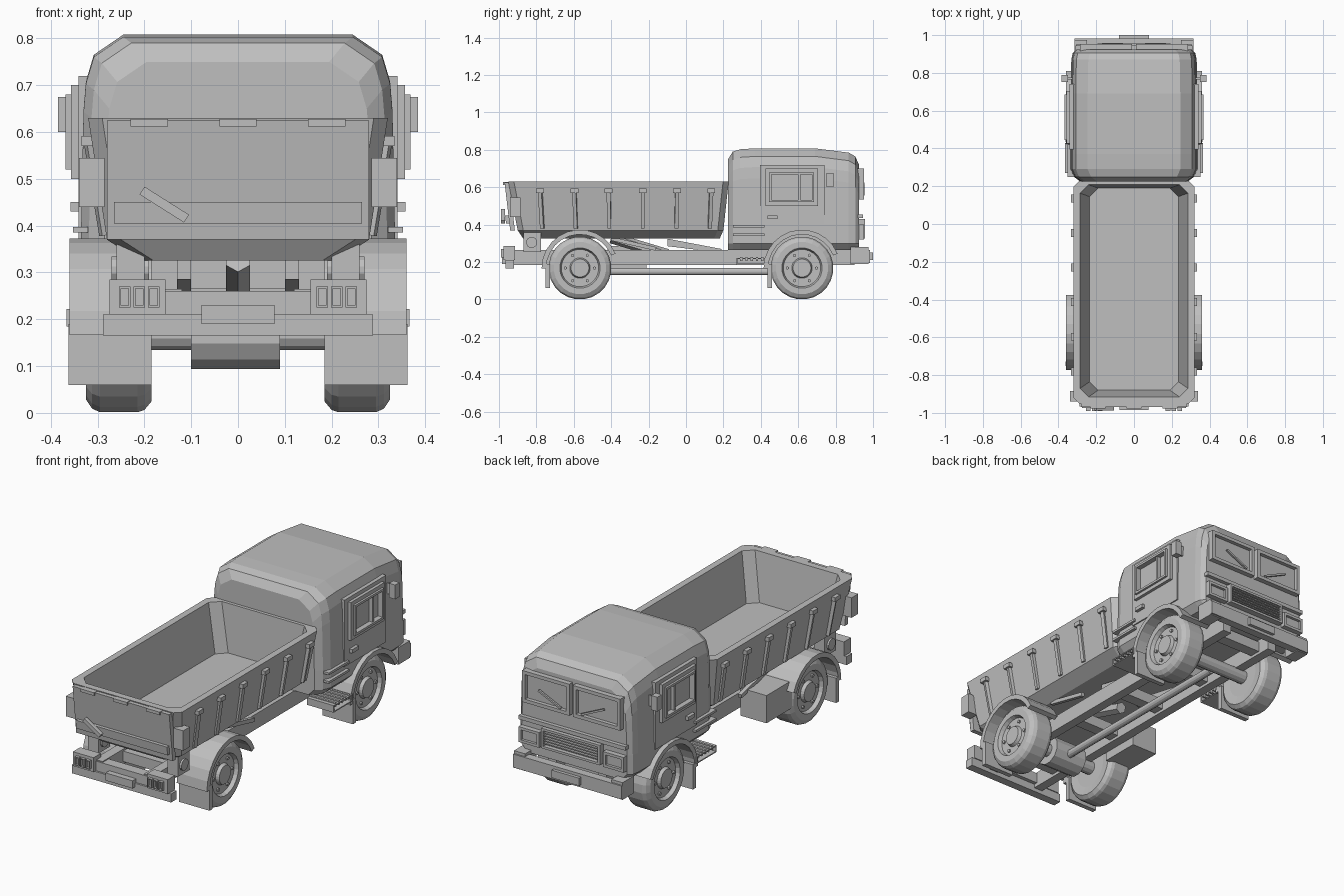
import bpy, bmesh, math
from mathutils import Vector

cube = bpy.data.objects.get("Cube")
if cube:
    bpy.data.objects.remove(cube, do_unlink=True)

grey = bpy.data.materials.new("plain grey")
grey.use_nodes = True
colour = (0.52, 0.52, 0.52, 1)
grey.diffuse_color = colour
grey.node_tree.nodes["Principled BSDF"].inputs["Base Color"].default_value = colour


def finish(name, bm):
    bmesh.ops.recalc_face_normals(bm, faces=bm.faces)
    mesh = bpy.data.meshes.new(name)
    bm.to_mesh(mesh)
    bm.free()
    mesh.materials.append(grey)
    obj = bpy.data.objects.new(name, mesh)
    bpy.context.scene.collection.objects.link(obj)
    return obj


def loft(name, rings, closed=False):
    """Skin a list of equal point rings, capping the ends unless closed."""
    bm = bmesh.new()
    rows = [[bm.verts.new(p) for p in ring] for ring in rings]
    n = len(rows[0])
    pairs = list(zip(rows, rows[1:])) + ([(rows[-1], rows[0])] if closed else [])
    for a, b in pairs:
        for i in range(n):
            j = (i + 1) % n
            bm.faces.new((a[i], a[j], b[j], b[i]))
    if not closed:
        bm.faces.new(rows[0])
        bm.faces.new(rows[-1])
    return finish(name, bm)


def prism(name, points, x0, x1):
    """Extrude a side outline of (y, z) points across x."""
    return loft(name, [[(x, y, z) for y, z in points] for x in (x0, x1)])


def box(name, x, y, z):
    return prism(name, [(y[0], z[0]), (y[1], z[0]), (y[1], z[1]), (y[0], z[1])], *x)


def bar(name, a, b, r, sides=12):
    """Straight round or square bar between two points."""
    a, b = Vector(a), Vector(b)
    turn = (b - a).to_track_quat('Z', 'Y')
    ring = [turn @ Vector((r * math.cos(t), r * math.sin(t), 0))
            for t in ((i + 0.5) * math.tau / sides for i in range(sides))]
    return loft(name, [[p + end for p in ring] for end in (a, b)])


def lathe(name, profile, y, z, side, sides=24):
    """Spin (x, radius) points about an axle."""
    angles = [(i + 0.5) * math.tau / sides for i in range(sides)]
    return loft(name, [[(side * x, y + r * math.cos(t), z + r * math.sin(t)) for t in angles]
                       for x, r in profile])


def frame(name, u, v, w, depth, facing):
    """Rectangular border lying on a cab face; facing is 'x' or 'y'."""
    def rect(d, k):
        pts = [(u[0] + k, v[0] + k), (u[1] - k, v[0] + k), (u[1] - k, v[1] - k), (u[0] + k, v[1] - k)]
        return [(d, a, b) if facing == 'x' else (a, d, b) for a, b in pts]
    lo, hi = depth
    return loft(name, [rect(lo, 0), rect(hi, 0), rect(hi, w), rect(lo, w)], closed=True)


def span(side, a, b):
    return tuple(sorted((side * a, side * b)))


# Cab shell: rounded cross-sections along its length
def cab_section(y, inset, top):
    half = [(.30, .265), (.335, .30), (.335, .40), (.33, top - .16), (.325, top - .1), (.308, top - .043), (.245, top)]
    half = [(x - inset, z) for x, z in half]
    return [(x, y, z) for x, z in half] + [(-x, y, z) for x, z in reversed(half)]


cab = loft("cab", [cab_section(*s) for s in (
    (.225, .05, .75), (.25, .017, .79), (.29, 0, .803), (.37, 0, .808), (.69, 0, .808),
    (.87, .003, .785), (.905, .01, .765), (.925, .03, .72))])

# Wheel arch openings
WHEEL_Z = .168
for side in (-1, 1):
    cutter = bar("arch_cutter", (side * .17, .62, WHEEL_Z), (side * .5, .62, WHEEL_Z), .185, 24)
    cutter.hide_render = True
    cutter.hide_viewport = True
    cutter.display_type = 'WIRE'
    cut = cab.modifiers.new("arch", 'BOOLEAN')
    cut.operation = 'DIFFERENCE'
    cut.solver = 'EXACT'
    cut.object = cutter

# Cab front: windscreens, wipers, grille, lamps and bumper
for side, label in ((1, "left"), (-1, "right")):
    frame(label + "_windscreen_frame", span(side, .01, .285), (.535, .70), .018, (.915, .952), 'y')
    box(label + "_windscreen", span(side, .02, .27), (.91, .932), (.55, .69))
    bar(label + "_wiper", (side * .06, .95, .56), (side * .19, .95, .62), .007, 4)
    frame(label + "_headlamp_frame", span(side, .185, .305), (.32, .40), .014, (.90, .952), 'y')
    box(label + "_headlamp", span(side, .195, .295), (.90, .938), (.33, .39))
    box(label + "_bumper_end", span(side, .25, .315), (.88, .975), (.19, .28))
box("front_ledge", (-.31, .31), (.90, .945), (.435, .455))
frame("grille_frame", (-.17, .17), (.325, .43), .012, (.90, .957), 'y')
box("grille_back", (-.16, .16), (.90, .935), (.33, .42))
for i in range(6):
    z = .347 + i * .0135
    box("grille_slat", (-.16, .16), (.93, .95), (z, z + .006))
box("front_bumper", (-.315, .315), (.94, .983), (.195, .265))
box("front_plate", (-.08, .08), (.98, 1.0), (.21, .25))

# Cab sides: doors, windows, handles, mirrors, steps
for side, label in ((1, "left"), (-1, "right")):
    box(label + "_door", span(side, .30, .341), (.395, .74), (.37, .72))
    frame(label + "_window_frame", (.425, .705), (.50, .70), .022, span(side, .32, .357), 'x')
    frame(label + "_window_seal", (.445, .685), (.52, .68), .012, span(side, .32, .368), 'x')
    box(label + "_window_post", span(side, .33, .36), (.60, .612), (.53, .67))
    box(label + "_door_handle", span(side, .335, .358), (.435, .49), (.43, .45))
    box(label + "_mirror", span(side, .35, .385), (.752, .788), (.60, .675))
    box(label + "_mirror_arm", span(side, .32, .36), (.765, .775), (.61, .665))
    for z in (.34, .385):
        box(label + "_side_trim", span(side, .32, .352), (.25, .42), (z, z + .012))
    frame(label + "_step_frame", (.27, .43), (.185, .222), .006, span(side, .21, .366), 'x')
    for i in range(5):
        y = .29 + i * .028
        box(label + "_step_tread", span(side, .21, .36), (y, y + .012), (.205, .226))

# Dump bed: open tub with chamfered corners
def bed_ring(x, y0, y1, z, c):
    return [(x, y0 + c, z), (x, y1 - c, z), (x - c, y1, z), (c - x, y1, z),
            (-x, y1 - c, z), (-x, y0 + c, z), (c - x, y0, z), (x - c, y0, z)]


loft("dump_bed", [bed_ring(*r) for r in (
    (.21, -.87, .18, .325, .03), (.28, -.90, .20, .37, .03), (.32, -.95, .228, .63, .03),
    (.285, -.915, .208, .63, .045), (.235, -.88, .19, .38, .045))])
prism("tailgate", [(-.915, .37), (-.94, .37), (-.97, .625), (-.945, .625)], -.28, .28)
prism("tailgate_rail", [(-.93, .405), (-.962, .405), (-.967, .45), (-.93, .45)], -.265, .265)
for x in (-.19, 0, .19):
    box("tailgate_hinge", (x - .04, x + .04), (-.978, -.93), (.612, .628))
bar("tailgate_lever", (-.205, -.978, .475), (-.11, -.978, .415), .014, 4)

for side, label in ((1, "left"), (-1, "right")):
    for i in range(6):
        y = -.78 + i * .183
        lean = .012 * (i - 3) / 3
        bar(label + "_bed_rib", (side * .318, y, .585), (side * .284, y - lean, .38), .014, 4)
        box(label + "_rib_cap", span(side, .305, .334), (y - .021, y + .021), (.57, .592))
    box(label + "_bed_latch", span(side, .285, .34), (-.94, -.885), (.44, .545))
    box(label + "_hinge_bracket", span(side, .20, .26), (-.87, -.775), (.255, .365))
    bar(label + "_hinge_pin", (side * .19, -.825, .305), (side * .27, -.825, .305), .03)

# Chassis frame, cross members, lifting gear and tool box
for side, label in ((1, "left"), (-1, "right")):
    box(label + "_chassis_rail", span(side, .12, .17), (-.95, .90), (.185, .265))
    prism(label + "_lift_arm", [(-.10, .325), (-.10, .285), (.19, .25), (.19, .27)], *span(side, .10, .13))
    bar(label + "_side_strut", (side * .2, -.40, .325), (side * .2, -.16, .27), .014, 4)
for y in (-.75, -.30, .05, .40, .80):
    box("cross_member", (-.15, .15), (y - .03, y + .03), (.20, .255))
bar("lift_piston", (0, -.40, .33), (0, -.10, .24), .03, 6)
bar("drive_shaft", (0, -.55, .15), (0, .60, .15), .02)
box("tool_box", (-.32, -.17), (-.42, -.21), (.14, .285))

# Rear beam, lamp clusters and plate
box("rear_bumper", (-.288, .288), (-.965, -.92), (.165, .21))
box("rear_beam", (-.16, .16), (-.955, -.90), (.205, .26))
box("rear_plate", (-.078, .078), (-.985, -.95), (.19, .23))
for side, label in ((1, "left"), (-1, "right")):
    box(label + "_lamp_box", span(side, .155, .275), (-.975, -.915), (.21, .285))
    for i in range(3):
        x = .168 + i * .031
        frame(label + "_lamp", span(side, x, x + .024), (.225, .27), .004, (-.99, -.97), 'y')

# Axles, wheels, fenders and mud flaps
TYRE = [(.19, .02), (.19, .10), (.185, .145), (.20, .163), (.215, .168), (.295, .168),
        (.312, .16), (.325, .14), (.325, .108), (.305, .10), (.305, .055), (.322, .048), (.322, .01)]
for y, end in ((.62, "front"), (-.567, "rear")):
    bar(end + "_axle", (-.2, y, WHEEL_Z), (.2, y, WHEEL_Z), .035)
    for side, label in ((1, "left"), (-1, "right")):
        part = label + "_" + end
        lathe(part + "_wheel", TYRE, y, WHEEL_Z, side)
        for k in range(6):
            t = k * math.tau / 6
            by, bz = y + .078 * math.cos(t), WHEEL_Z + .078 * math.sin(t)
            bar(part + "_wheel_nut", (side * .30, by, bz), (side * .314, by, bz), .009, 6)
        arc = [math.radians(22 + i * 14.4) for i in range(12)]
        outline = [(y + .205 * math.cos(t), WHEEL_Z + .205 * math.sin(t)) for t in arc]
        outline += [(y + .18 * math.cos(t), WHEEL_Z + .18 * math.sin(t)) for t in reversed(arc)]
        prism(part + "_fender", outline, *span(side, .185, .36))
        box(part + "_mud_flap", span(side, .185, .362), (y - .185, y - .16), (.06, .19))
bar("differential", (-.1, -.567, WHEEL_Z), (.09, -.567, WHEEL_Z), .077)
